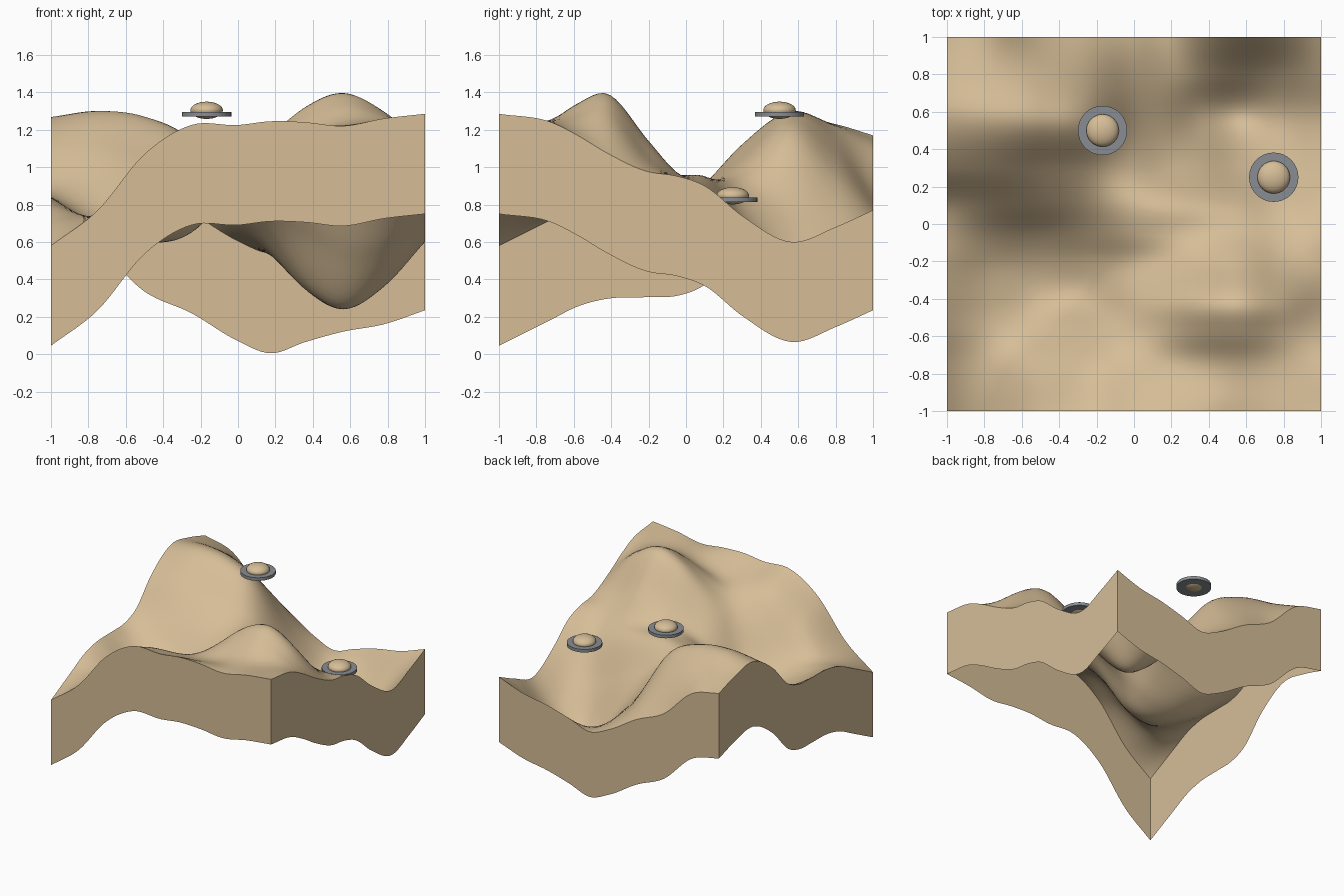
import bpy
import bmesh

cube = bpy.data.objects.get("Cube")
if cube:
    bpy.data.objects.remove(cube, do_unlink=True)


def make_material(name, color):
    mat = bpy.data.materials.new(name)
    mat.use_nodes = True
    rgba = (*color, 1)
    mat.diffuse_color = rgba
    mat.node_tree.nodes["Principled BSDF"].inputs["Base Color"].default_value = rgba
    return mat


sand = make_material("sand", (0.67, 0.51, 0.31))
grey_metal = make_material("grey metal", (0.25, 0.27, 0.29))

# Terrain control heights in hundredths: one row per y position, one column per x position
COLUMNS = [-1, -.75, -.5, -.25, 0, .17, .36, .56, .78, 1]
ROWS = {
    -1: [58, 77, 107, 122.5, 122.5, 124.5, 124, 122, 126, 128.5],
    -.72: [72, 75, 90, 107, 112, 114, 119, 125, 125, 124],
    -.58: [79, 73, 74, 90, 106, 116, 127, 134, 128, 117],
    -.43: [83, 70, 62, 69, 100, 116, 132, 139.5, 129, 108],
    -.2: [84, 69, 63, 68, 86, 96, 107, 114, 105, 97.5],
    -.06: [84.5, 76, 72, 77, 91, 95, 97, 98, 94, 95.5],
    .1: [90.5, 91, 89, 89, 94.5, 95, 92, 87, 81, 90],
    .3: [111, 112, 107, 100, 87, 76, 67, 56, 57, 74],
    .57: [126.5, 130, 127, 114, 76, 56, 35, 24, 36, 60],
    .8: [123, 121, 112, 96, 67, 53, 45, 41, 48, 68],
    1: [117, 110, 87, 75.5, 60.5, 54, 60, 65.5, 69.5, 77],
}
SKIRT = 0.535


def spline(knots, values, t):
    """Smooth curve through the values at unevenly spaced knots."""
    last = len(knots) - 2

    def slope(k):
        k = max(0, min(k, last))
        return (values[k + 1] - values[k]) / (knots[k + 1] - knots[k])

    def tangent(k):
        if k == 0 or k > last:
            return slope(k)
        before, after = knots[k] - knots[k - 1], knots[k + 1] - knots[k]
        return (after * slope(k - 1) + before * slope(k)) / (before + after)

    i = max(k for k in range(last + 1) if k == 0 or knots[k] <= t)
    width = knots[i + 1] - knots[i]
    f = (t - knots[i]) / width
    g = 1 - f
    return (values[i] * g * g * (1 + 2 * f) + values[i + 1] * f * f * (1 + 2 * g)
            + width * f * g * (g * tangent(i) - f * tangent(i + 1)))


def height(x, y):
    across = [spline(COLUMNS, row, x) for row in ROWS.values()]
    return spline(list(ROWS), across, y) / 100


def finish(bm, name, mat, location=(0, 0, 0)):
    mesh = bpy.data.meshes.new(name)
    bm.to_mesh(mesh)
    bm.free()
    mesh.materials.append(mat)
    obj = bpy.data.objects.new(name, mesh)
    obj.location = location
    bpy.context.collection.objects.link(obj)
    bpy.ops.object.select_all(action="DESELECT")
    obj.select_set(True)
    bpy.context.view_layer.objects.active = obj
    bpy.ops.object.shade_smooth_by_angle(angle=0.7)


# Terrain sheet with a hanging skirt, open underneath
bm = bmesh.new()
bmesh.ops.create_grid(bm, x_segments=64, y_segments=64, size=1)
for v in bm.verts:
    v.co.z = height(v.co.x, v.co.y)
top_face = next(iter(bm.faces))
rim = [e for e in bm.edges if e.is_boundary]
lower = bmesh.ops.extrude_edge_only(bm, edges=rim)["geom"]
for v in lower:
    if isinstance(v, bmesh.types.BMVert):
        v.co.z -= SKIRT
bmesh.ops.recalc_face_normals(bm, faces=bm.faces)
top_face.normal_update()
if top_face.normal.z < 0:
    bmesh.ops.reverse_faces(bm, faces=bm.faces)
finish(bm, "terrain", sand)


# Hovering saucers: a thin flat disc with a flattened dome through it
def saucer(label, x, y, z):
    bm = bmesh.new()
    bmesh.ops.create_cone(bm, cap_ends=True, segments=32,
                          radius1=0.132, radius2=0.132, depth=0.025)
    finish(bm, label + "_saucer_disc", grey_metal, (x, y, z))
    bm = bmesh.new()
    bmesh.ops.create_uvsphere(bm, u_segments=32, v_segments=16, radius=0.087)
    bmesh.ops.scale(bm, vec=(1, 1, 0.53), verts=bm.verts)
    finish(bm, label + "_saucer_dome", sand, (x, y, z + 0.021))


saucer("upper", -0.168, 0.50, 1.283)
saucer("lower", 0.747, 0.25, 0.826)
